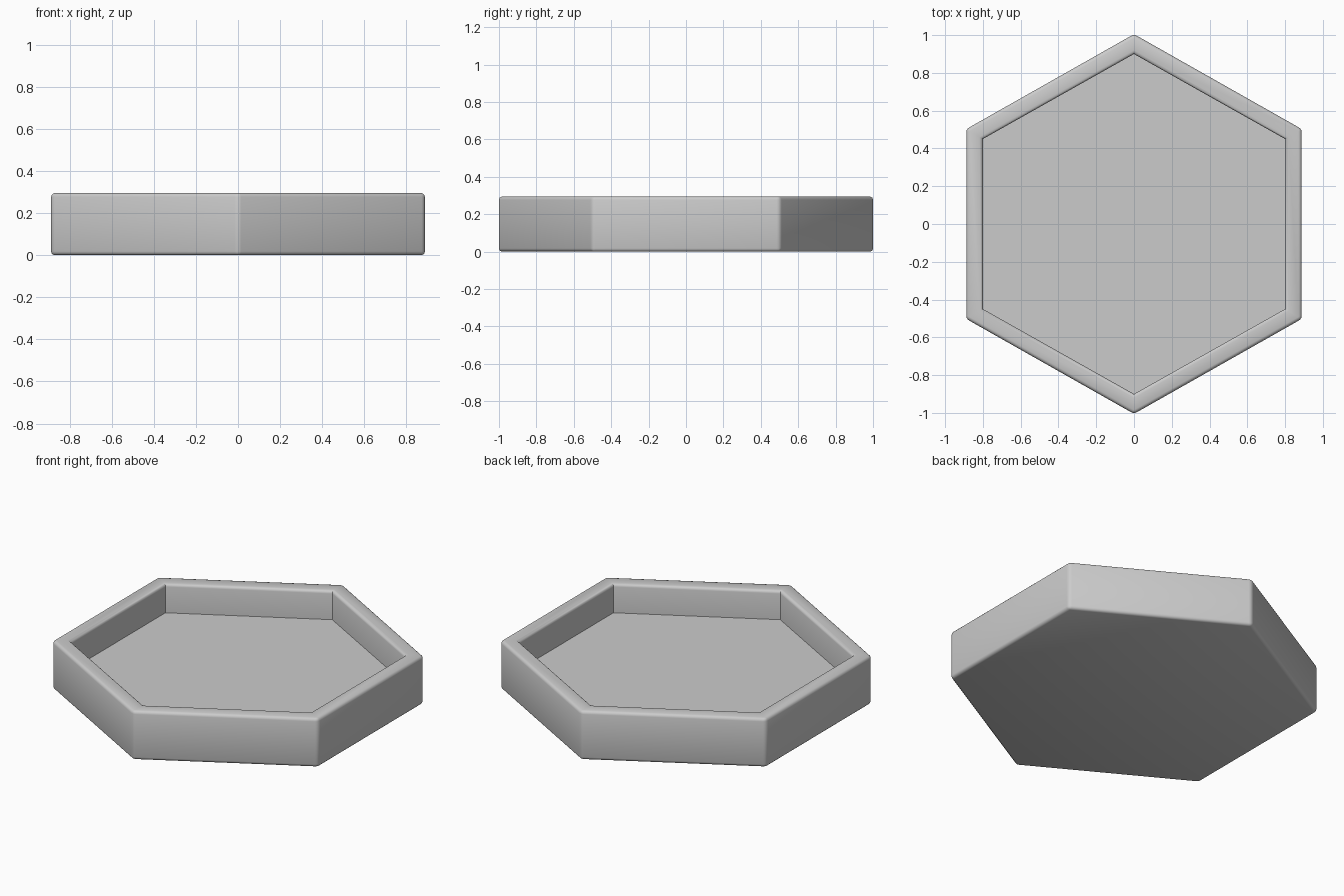
import bpy, bmesh

if "Cube" in bpy.data.objects:
    bpy.data.objects.remove(bpy.data.objects["Cube"])

HEIGHT, FLOOR = 0.295, 0.12


def hex_ring(bm, half_x, tip_y, z):
    """Pointy-top hexagon of vertices at height z."""
    pts = [(0, tip_y), (-half_x, tip_y / 2), (-half_x, -tip_y / 2),
           (0, -tip_y), (half_x, -tip_y / 2), (half_x, tip_y / 2)]
    return [bm.verts.new((x, y, z)) for x, y in pts]


bm = bmesh.new()

# Rings: underside, outer rim, inner rim, tray floor
rings = [hex_ring(bm, 0.888, 1.005, 0), hex_ring(bm, 0.888, 1.005, HEIGHT),
         hex_ring(bm, 0.80, 0.90, HEIGHT), hex_ring(bm, 0.80, 0.90, FLOOR)]
for lower, upper in zip(rings, rings[1:]):
    for i in range(6):
        j = (i + 1) % 6
        bm.faces.new((lower[i], lower[j], upper[j], upper[i]))
bm.faces.new(rings[0][::-1])
bm.faces.new(rings[3])
bmesh.ops.recalc_face_normals(bm, faces=bm.faces[:])

# Soften all outer edges and the inner rim; the recess stays crisp
outer = set(rings[0] + rings[1])
inner_rim = set(rings[2])
edges = [e for e in bm.edges
         if set(e.verts) <= outer or set(e.verts) <= inner_rim]
bmesh.ops.bevel(bm, geom=edges, offset=0.018, offset_type='OFFSET',
                segments=3, profile=0.5, affect='EDGES', clamp_overlap=True)

mesh = bpy.data.meshes.new("hexagonal_tray")
bm.to_mesh(mesh)
bm.free()
tray = bpy.data.objects.new("hexagonal_tray", mesh)
bpy.context.collection.objects.link(tray)

# Smooth bevels with sharp recess corners
bpy.context.view_layer.objects.active = tray
tray.select_set(True)
bpy.ops.object.shade_smooth_by_angle(angle=0.6)
